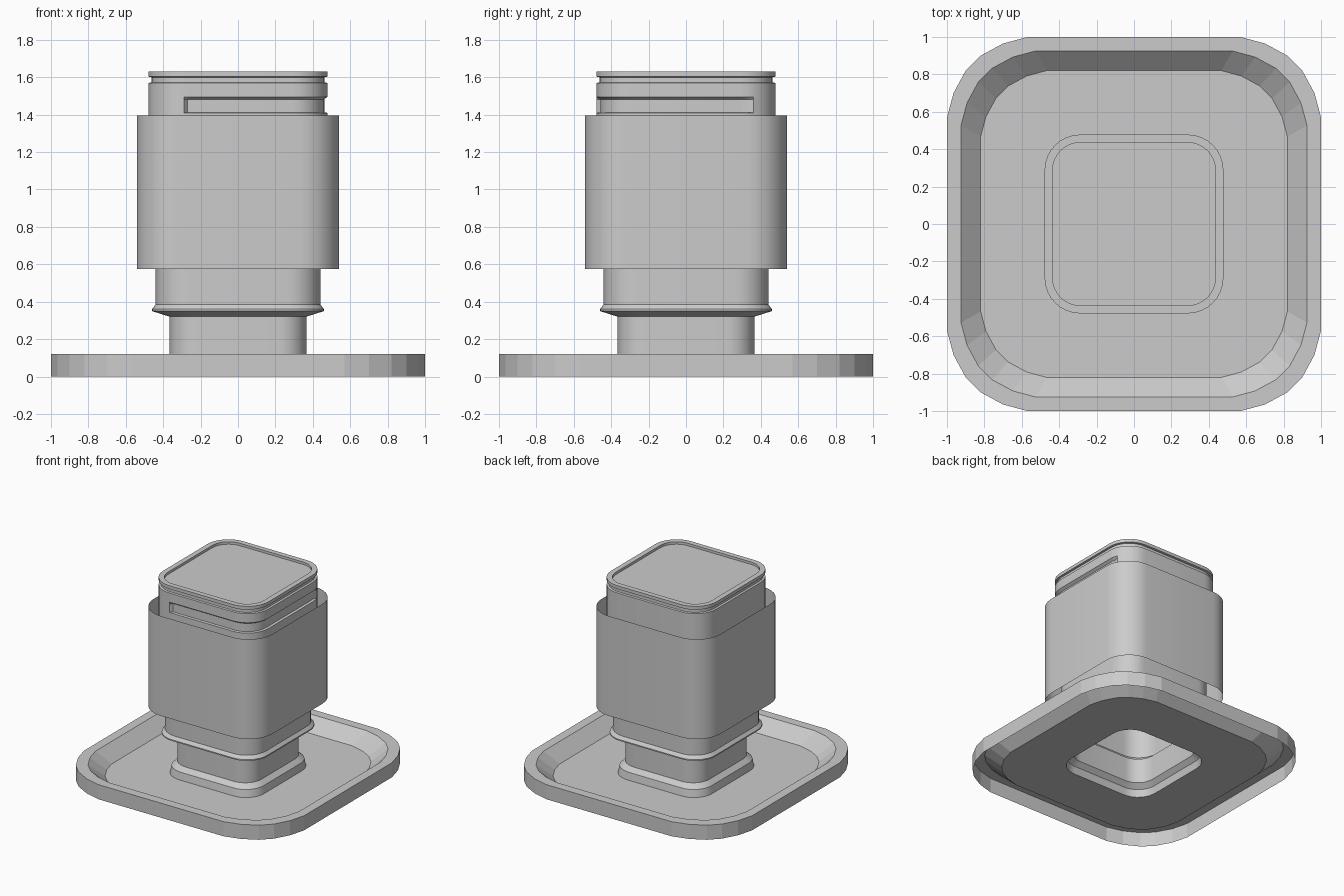
import bpy, bmesh, math

if "Cube" in bpy.data.objects:
    bpy.data.objects.remove(bpy.data.objects["Cube"])

RATIO = 0.4  # corner radius as a share of the half width
SEGS = 8


def ring(h, z, segs=SEGS, r=None):
    """Rounded square loop, starting at the front right corner, anticlockwise."""
    r = h * RATIO if r is None else r
    pts = []
    for k, (sx, sy) in enumerate([(1, -1), (1, 1), (-1, 1), (-1, -1)]):
        for i in range(segs + 1):
            a = math.radians(90 * (k - 1) + 90 * i / segs)
            pts.append((sx * (h - r) + r * math.cos(a), sy * (h - r) + r * math.sin(a), z))
    return pts


def tray_ring(h, z):
    """Coarse six-point corners of the tray."""
    corner = [(.57, -1), (.70, -.965), (.82, -.90), (.90, -.82), (.965, -.70), (1, -.57)]
    pts = []
    for k in range(4):
        c, s = [(1, 0), (0, 1), (-1, 0), (0, -1)][k]
        pts += [(h * (c * x - s * y), h * (s * x + c * y), z) for x, y in corner]
    return pts


def loft(name, rings, cap=False, smooth=True):
    bm = bmesh.new()
    rows = [[bm.verts.new(p) for p in pts] for pts in rings]
    n = len(rows[0])
    for a, b in zip(rows, rows[1:]):
        for i in range(n):
            j = (i + 1) % n
            bm.faces.new((a[i], a[j], b[j], b[i]))
    if cap:
        bm.faces.new(rows[-1])
    bmesh.ops.remove_doubles(bm, verts=bm.verts, dist=1e-5)
    me = bpy.data.meshes.new(name)
    bm.to_mesh(me)
    bm.free()
    ob = bpy.data.objects.new(name, me)
    bpy.context.collection.objects.link(ob)
    if smooth:
        bpy.ops.object.select_all(action='DESELECT')
        ob.select_set(True)
        bpy.context.view_layer.objects.active = ob
        bpy.ops.object.shade_smooth_by_angle(angle=math.radians(25))
    return ob


# Tray: faceted shell with open underside and a hole for the stem
loft("tray", [tray_ring(1, 0), tray_ring(1, .12), tray_ring(.925, .12),
              tray_ring(.82, .02), ring(.41, .02, 5)], smooth=False)

# Stem: collar, neck, flared lip and inner body
stem = [(.41, .02), (.40, .08), (.365, .115), (.365, .32), (.46, .35),
        (.46, .36), (.44, .385), (.44, 1.30)]
loft("stem", [ring(h, z) for h, z in stem])

# Sleeve: thin open sheet around the body
loft("sleeve", [ring(.54, .575), ring(.54, 1.395)])


# Head: lid with a slot wrapping round the front right corner
def head_ring(h, z, inset=0.0):
    def full(hh):
        return ring(hh, z, r=hh - .288) + [(-.27, -hh, z)]
    outer, inner = full(h), full(h - inset)
    last = len(outer) - 1
    return [inner[i] if i <= SEGS + 2 or i == last else outer[i] for i in range(last + 1)]


head = [(.44, 1.30, 0), (.478, 1.30, 0), (.478, 1.41, 0), (.478, 1.412, .022),
        (.478, 1.48, .022), (.478, 1.495, 0), (.478, 1.57, 0), (.462, 1.573, 0),
        (.462, 1.60, 0), (.478, 1.603, 0), (.478, 1.63, 0), (.435, 1.63, 0), (.435, 1.61, 0)]
loft("head", [head_ring(*p) for p in head], cap=True)
